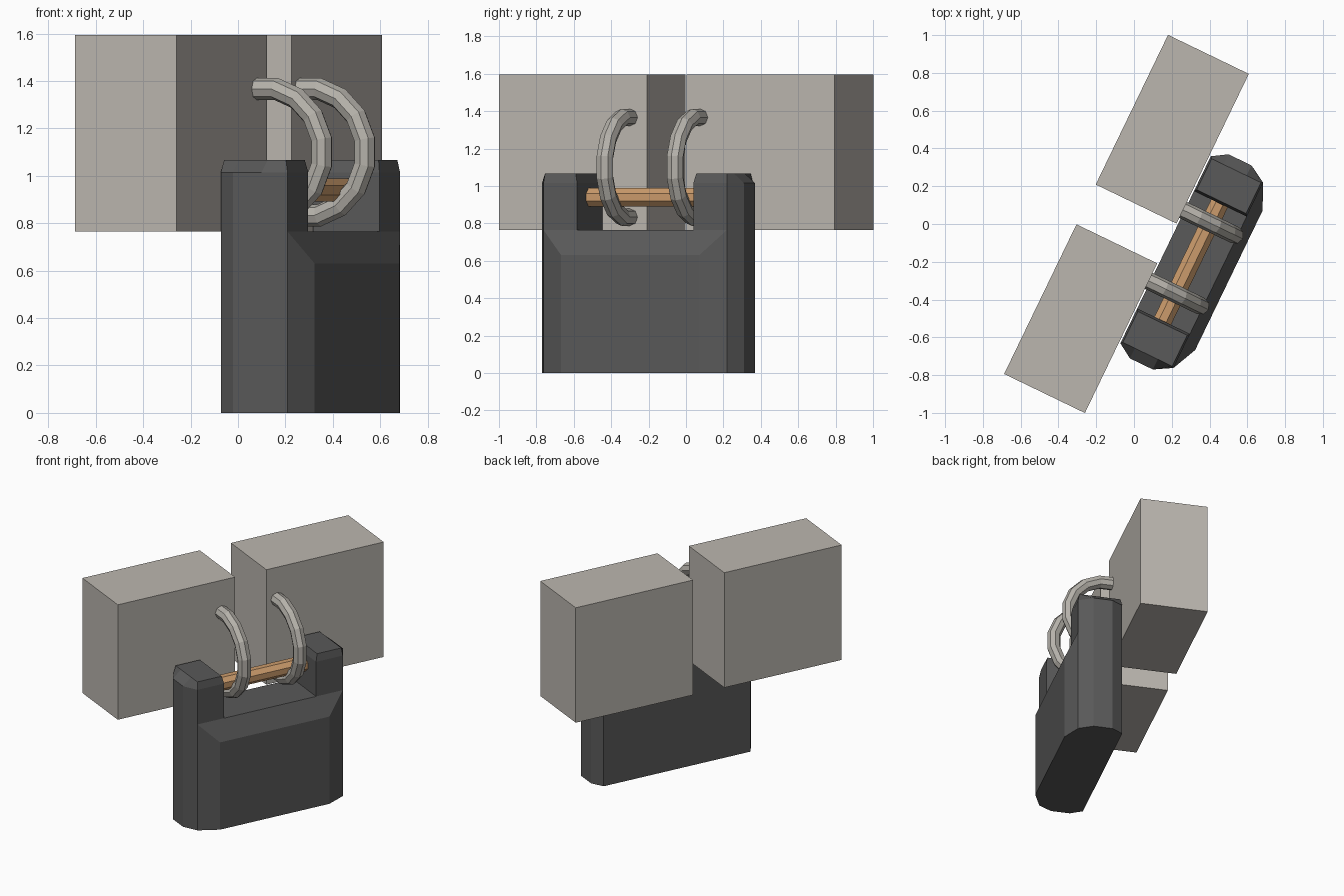
import bpy, bmesh, math
from mathutils import Matrix, Vector

if "Cube" in bpy.data.objects:
    bpy.data.objects.remove(bpy.data.objects["Cube"])

# Built in a local frame (x along the lock, -y outward), then turned into place
TURN = Matrix.Rotation(math.radians(64.2), 4, 'Z')


def material(name, rgb):
    m = bpy.data.materials.new(name)
    m.diffuse_color = (*rgb, 1)
    m.use_nodes = True
    m.node_tree.nodes["Principled BSDF"].inputs["Base Color"].default_value = m.diffuse_color
    return m


DARK = material("dark_steel", (0.10, 0.10, 0.10))
STONE = material("pale_grey", (0.50, 0.47, 0.43))
METAL = material("ring_metal", (0.46, 0.44, 0.40))
COPPER = material("copper", (0.60, 0.33, 0.15))


def finish(name, bm, mat):
    bmesh.ops.recalc_face_normals(bm, faces=bm.faces)
    bm.transform(TURN)
    me = bpy.data.meshes.new(name)
    bm.to_mesh(me)
    bm.free()
    me.materials.append(mat)
    ob = bpy.data.objects.new(name, me)
    bpy.context.collection.objects.link(ob)
    return ob


def loft(bm, layers, cap_bottom=True):
    """Stack matching outlines [(points, z), ...] into a solid."""
    loops = [[bm.verts.new((u, -v, z)) for u, v in pts] for pts, z in layers]
    n = len(loops[0])
    for a, b in zip(loops, loops[1:]):
        for i in range(n):
            j = (i + 1) % n
            bm.faces.new((a[i], a[j], b[j], b[i]))
    bm.faces.new(loops[-1])
    if cap_bottom:
        bm.faces.new(loops[0])


# Two hanging blocks
for name, u in (("back_block", 0.54), ("front_block", -0.574)):
    bm = bmesh.new()
    bmesh.ops.create_cube(bm, size=1, matrix=Matrix.Translation((u, 0.036, 1.18))
                          @ Matrix.Diagonal((0.88, 0.475, 0.83, 1)))
    finish(name, bm, STONE)

# Lock body: chamfered prism with a sloped front top edge
C = -0.05
half = [(0.55, 0.21), (0.60, 0.29), (0.60, 0.425), (0.545, 0.52), (0.41, 0.582)]
outline = [(C + u, v) for u, v in half] + [(C - u, v) for u, v in reversed(half)]
bm = bmesh.new()
loft(bm, [(outline, 0), (outline, 0.765)])
cut = bmesh.ops.bisect_plane(bm, geom=bm.verts[:] + bm.edges[:] + bm.faces[:], dist=1e-5,
                             plane_co=(0, -0.582, 0.63), plane_no=Vector((0, -0.135, 0.062)),
                             clear_outer=True)
bmesh.ops.holes_fill(bm, edges=[e for e in bm.edges if e.is_boundary], sides=0)

# Two raised pillars with tapered tops
foot = [(0.345, 0.21), (0.55, 0.21), (0.60, 0.29), (0.60, 0.425), (0.545, 0.52), (0.345, 0.52)]
top = [(0.358, 0.22), (0.54, 0.22), (0.54, 0.29), (0.54, 0.425), (0.54, 0.51), (0.358, 0.51)]
for s in (-1, 1):
    side = lambda pts: [(C + s * u, v) for u, v in pts]
    loft(bm, [(side(foot), 0.765), (side(foot), 1.015), (side(top), 1.067)], cap_bottom=False)
finish("lock_body", bm, DARK)

# Locking rod between the pillars
bm = bmesh.new()
bmesh.ops.create_cone(bm, cap_ends=True, segments=8, radius1=0.053, radius2=0.053, depth=0.74,
                      matrix=Matrix.Translation((C, -0.36, 0.94)) @ Matrix.Rotation(math.pi / 2, 4, 'Y')
                      @ Matrix.Rotation(math.pi / 8, 4, 'Z'))
finish("locking_rod", bm, COPPER)


# Rings sunk halfway into the blocks, hooked round the rod
def ring(name, u, segs=16, sides=8, major=0.272, minor=0.047):
    bm = bmesh.new()
    loops = []
    for i in range(segs):
        a = 2 * math.pi * (i + 0.5) / segs
        loop = []
        for k in range(sides):
            t = 2 * math.pi * k / sides
            r = major + minor * math.cos(t)
            loop.append(bm.verts.new((u + minor * math.sin(t), -0.24 - r * math.cos(a),
                                      1.1 + r * math.sin(a))))
        loops.append(loop)
    for i in range(segs):
        a, b = loops[i], loops[(i + 1) % segs]
        for k in range(sides):
            m = (k + 1) % sides
            bm.faces.new((a[k], a[m], b[m], b[k]))
    finish(name, bm, METAL)


ring("front_ring", -0.237)
ring("back_ring", 0.18)
